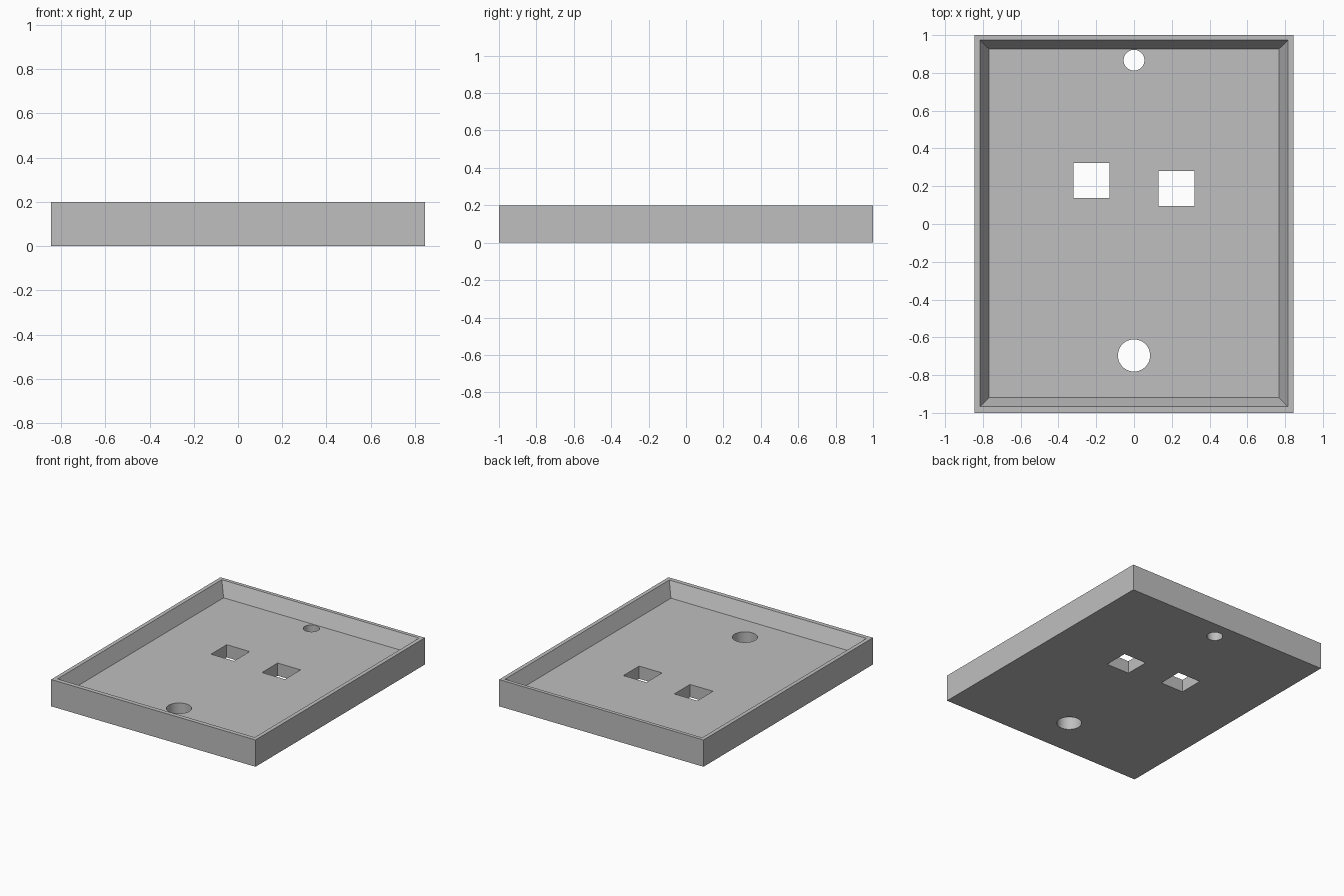
import bpy
import bmesh

cube = bpy.data.objects.get("Cube")
if cube:
    bpy.data.objects.remove(cube, do_unlink=True)

FLOOR = 0.095
HEIGHT = 0.2

grey = bpy.data.materials.new("plain grey")
grey.use_nodes = True
grey.diffuse_color = (0.52, 0.52, 0.52, 1)
grey.node_tree.nodes["Principled BSDF"].inputs["Base Color"].default_value = (0.52, 0.52, 0.52, 1)


def rectangle(bm, half_x, y0, y1, z):
    corners = [(-half_x, y0), (half_x, y0), (half_x, y1), (-half_x, y1)]
    return [bm.verts.new((x, y, z)) for x, y in corners]


# Tray: outer wall, flat rim, tapered inner wall and floor
bm = bmesh.new()
rings = [
    rectangle(bm, 0.845, -1, 1, 0),
    rectangle(bm, 0.845, -1, 1, HEIGHT),
    rectangle(bm, 0.815, -0.967, 0.973, HEIGHT),
    rectangle(bm, 0.768, -0.919, 0.927, FLOOR),
]
for lower, upper in zip(rings, rings[1:]):
    for i in range(4):
        j = (i + 1) % 4
        bm.faces.new((lower[i], lower[j], upper[j], upper[i]))
bm.faces.new(rings[0][::-1])
bm.faces.new(rings[-1])
bmesh.ops.recalc_face_normals(bm, faces=bm.faces)
mesh = bpy.data.meshes.new("tray")
bm.to_mesh(mesh)
bm.free()
tray = bpy.data.objects.new("tray", mesh)
bpy.context.collection.objects.link(tray)
mesh.materials.append(grey)


def cut(cutter):
    """Cut a hole through the tray floor and discard the cutter."""
    cutter.hide_render = True
    cutter.data.materials.append(grey)
    bpy.ops.object.select_all(action="DESELECT")
    bpy.context.view_layer.objects.active = tray
    tray.select_set(True)
    mod = tray.modifiers.new("hole", "BOOLEAN")
    mod.operation = "DIFFERENCE"
    mod.solver = "EXACT"
    mod.object = cutter
    bpy.ops.object.modifier_apply(modifier=mod.name)
    bpy.data.objects.remove(cutter, do_unlink=True)


# Square windows
for x, y in ((-0.225, 0.231), (0.226, 0.188)):
    bpy.ops.mesh.primitive_cube_add(size=1, location=(x, y, 0.05))
    window = bpy.context.object
    window.scale = (0.19, 0.185, 0.5)
    bpy.context.view_layer.update()
    cut(window)

# Round holes
for y, radius in ((0.867, 0.055), (-0.696, 0.085)):
    bpy.ops.mesh.primitive_cylinder_add(vertices=48, radius=radius, depth=0.5,
                                        location=(0, y, 0.05))
    cut(bpy.context.object)

# Smooth the hole walls only
bpy.ops.object.select_all(action="DESELECT")
tray.select_set(True)
bpy.context.view_layer.objects.active = tray
bpy.ops.object.shade_smooth_by_angle(angle=0.35)
